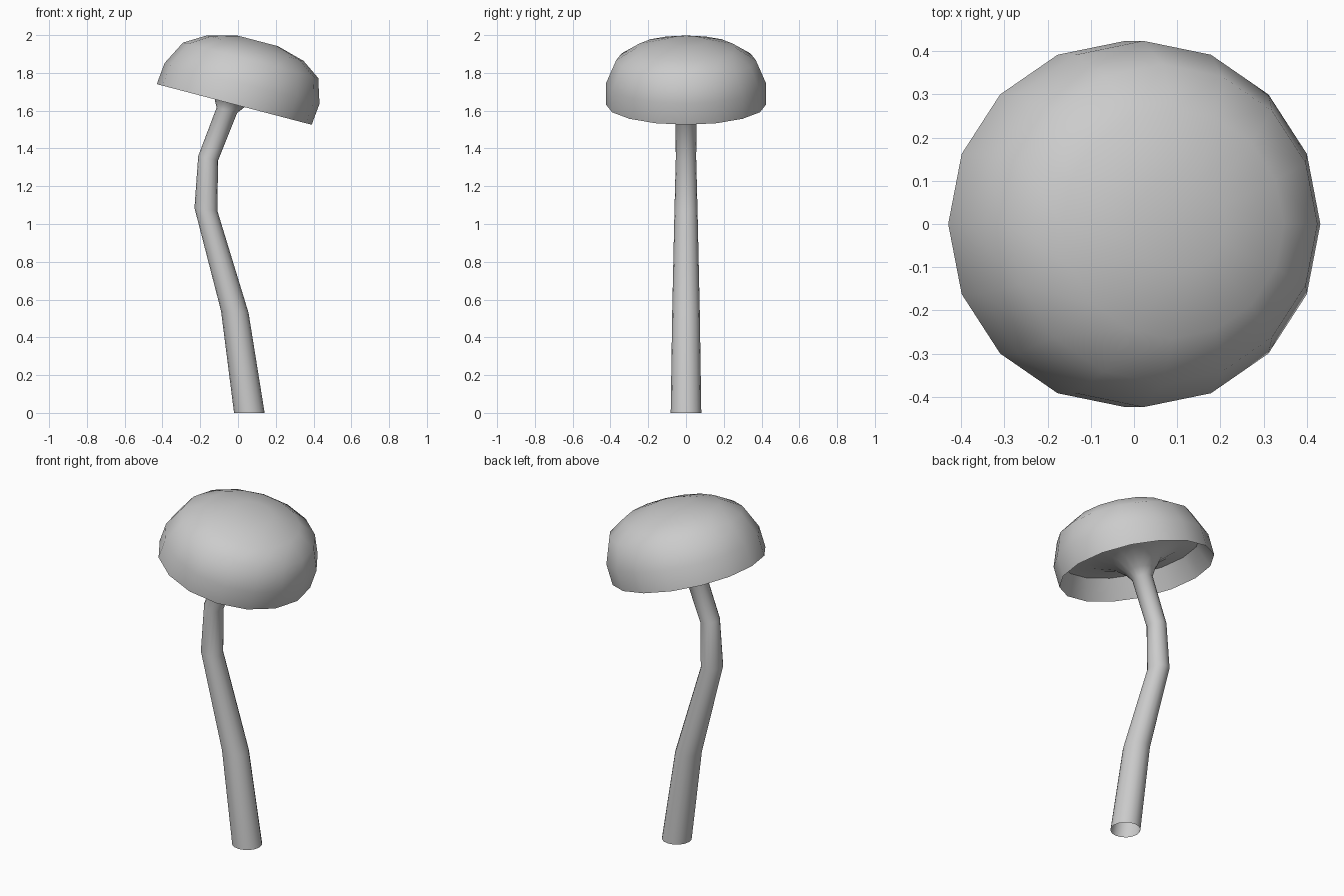
import bpy, bmesh
from math import radians, sin, cos, pi

if "Cube" in bpy.data.objects:
    bpy.data.objects.remove(bpy.data.objects["Cube"])

SIDES = 16
TILT = radians(14.7)
RIM = (-0.02, 1.633)          # centre of the cap rim in x, z


def loft(name, rings, close_end=False):
    """Skin rings given as (centre x, centre z, radius, tilt)."""
    bm = bmesh.new()
    loops = []
    for cx, cz, r, t in rings:
        loops.append([bm.verts.new((cx + r * cos(a) * cos(t),
                                    r * sin(a),
                                    cz - r * cos(a) * sin(t)))
                      for a in (2 * pi * i / SIDES for i in range(SIDES))])
    for lo, hi in zip(loops, loops[1:]):
        for i in range(SIDES):
            j = (i + 1) % SIDES
            bm.faces.new((lo[i], lo[j], hi[j], hi[i]))
    if close_end:
        bm.faces.new(loops[-1])
    me = bpy.data.meshes.new(name)
    bm.to_mesh(me)
    bm.free()
    ob = bpy.data.objects.new(name, me)
    bpy.context.collection.objects.link(ob)
    bpy.ops.object.select_all(action='DESELECT')
    ob.select_set(True)
    bpy.context.view_layer.objects.active = ob
    bpy.ops.object.shade_smooth_by_angle(angle=radians(60))
    return ob


def cap_ring(radius, height, shift):
    """Ring in the tilted frame of the cap."""
    return (RIM[0] + shift * cos(TILT) + height * sin(TILT),
            RIM[1] - shift * sin(TILT) + height * cos(TILT), radius, TILT)


# Domed cap, leaning slightly to +x
dome = [(0.424, 0), (0.424, 0.118), (0.37, 0.248), (0.265, 0.316), (0.11, 0.357)]
loft("cap", [cap_ring(r, h, 0.1 * h) for r, h in dome], close_end=True)

# Bent stem, flaring out into the hollow underside up to the rim
stem = [(0.06, 0, 0.081, 0), (-0.017, 0.535, 0.073, radians(4)),
        (-0.17, 1.078, 0.061, radians(7)), (-0.158, 1.348, 0.054, radians(13))]
flare = [(0.056, -0.04, -0.03), (0.082, 0, -0.025), (0.14, 0.055, -0.01),
         (0.25, 0.1, 0), (0.375, 0.115, 0.01), (0.424, 0, 0)]
loft("stem_and_underside", stem + [cap_ring(*f) for f in flare])
